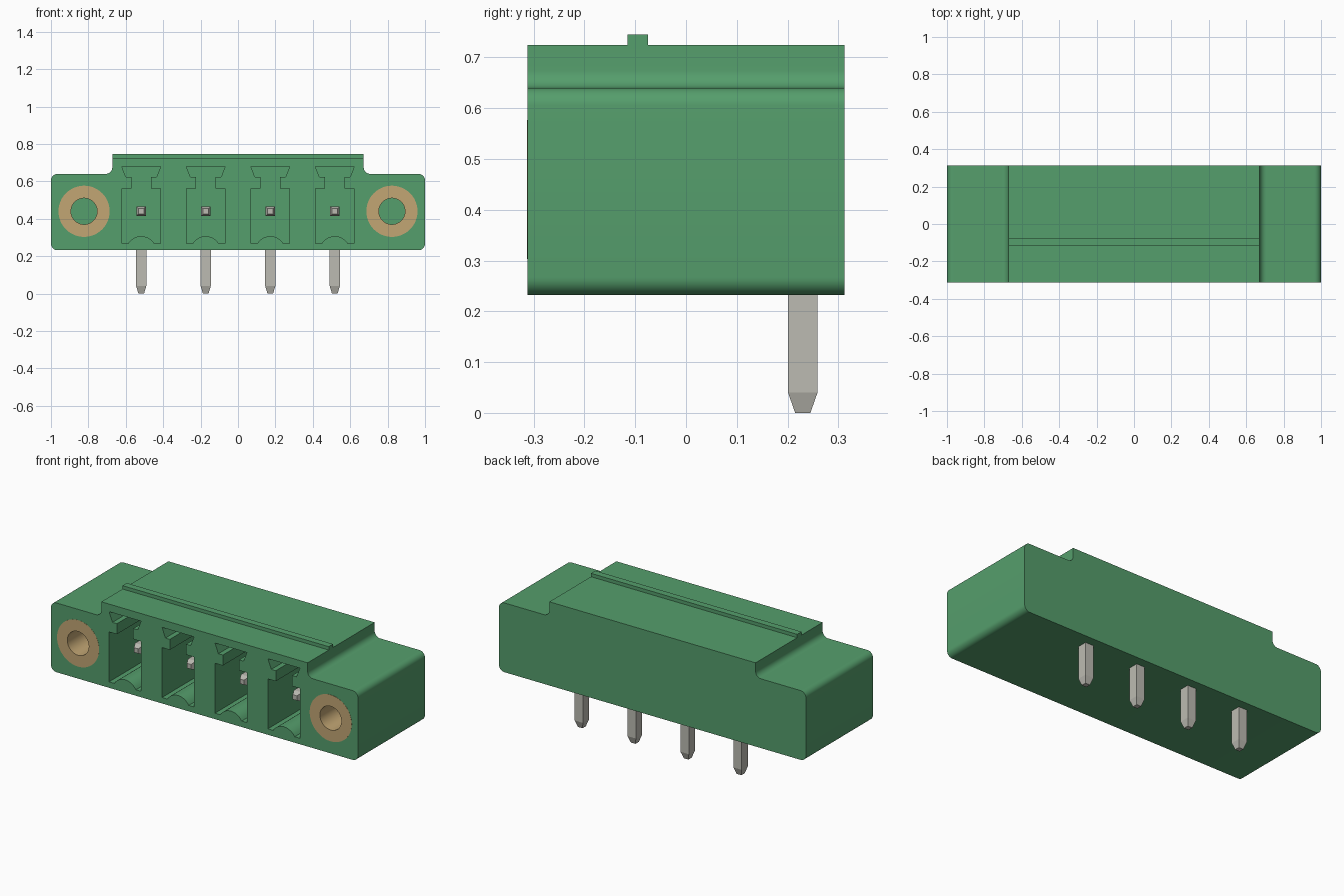
import bpy, bmesh, math

old = bpy.data.objects.get("Cube")
if old:
    bpy.data.objects.remove(old, do_unlink=True)


def material(name, rgb):
    m = bpy.data.materials.new(name)
    m.use_nodes = True
    m.diffuse_color = (*rgb, 1)
    m.node_tree.nodes["Principled BSDF"].inputs["Base Color"].default_value = (*rgb, 1)
    return m


GREEN = material("green plastic", (0.091, 0.342, 0.150))
BRASS = material("brass", (0.539, 0.381, 0.174))
TIN = material("tin plating", (0.503, 0.497, 0.445))


def finish(name, bm, mat):
    bmesh.ops.recalc_face_normals(bm, faces=bm.faces)
    me = bpy.data.meshes.new(name)
    bm.to_mesh(me)
    bm.free()
    me.materials.append(mat)
    ob = bpy.data.objects.new(name, me)
    bpy.context.collection.objects.link(ob)
    return ob


def loft(name, rings, mat):
    """Closed solid through rings of equal point count."""
    bm = bmesh.new()
    rows = [[bm.verts.new(p) for p in ring] for ring in rings]
    n = len(rows[0])
    for a, b in zip(rows, rows[1:]):
        for i in range(n):
            j = (i + 1) % n
            bm.faces.new((a[i], a[j], b[j], b[i]))
    bm.faces.new(rows[0])
    bm.faces.new(rows[-1])
    return finish(name, bm, mat)


def prism(name, profile, y0, y1, mat):
    return loft(name, [[(x, y, z) for x, z in profile] for y in (y0, y1)], mat)


def arc(cx, cz, r, a0, a1, n=8):
    return [(cx + r * math.cos(math.radians(a0 + (a1 - a0) * i / n)),
             cz + r * math.sin(math.radians(a0 + (a1 - a0) * i / n))) for i in range(n + 1)]


def circle(cx, cz, r, n=48):
    return arc(cx, cz, r, 0, 360, n)[:-1]


def smooth(ob):
    bpy.ops.object.select_all(action='DESELECT')
    ob.select_set(True)
    bpy.context.view_layer.objects.active = ob
    bpy.ops.object.shade_smooth_by_angle(angle=math.radians(30))


FRONT, BACK = -0.312, 0.312
BOTTOM, FLANGE, TOP = 0.232, 0.64, 0.725
AXIS = 0.44
SLOTS = [(i - 1.5) * 0.345 for i in range(4)]
SCREWS = [-0.823, 0.823]

# Housing: stepped outline with rounded flange corners and filleted steps
R = 0.035
half = (arc(1 - R, BOTTOM + R, R, -90, 0) + arc(1 - R, FLANGE - R, R, 0, 90)
        + arc(0.672 + R, FLANGE + R, R, 270, 180) + [(0.672, TOP)])
outline = half + [(-x, z) for x, z in reversed(half)]
housing = prism("housing", outline, FRONT, BACK, GREEN)

# Sockets: wide chamber with humped floor, narrow neck and flared key slot
bump_r = (0.07 ** 2 + 0.04 ** 2) / (2 * 0.04)
sweep = math.degrees(math.asin(0.07 / bump_r))
hump = arc(0, 0.307 - bump_r, bump_r, 90 + sweep, 90 - sweep, 12)
right = [(0.104, 0.267), (0.104, 0.561), (0.053, 0.561), (0.053, 0.623),
         (0.082, 0.623), (0.104, 0.68)]
socket = hump + right + [(-x, z) for x, z in reversed(right)]
cutters = [prism("socket_cutter", [(x + c, z) for x, z in socket], FRONT - 0.05, 0.15, GREEN)
           for c in SLOTS]
cutters += [prism("screw_cutter", circle(c, AXIS, 0.1), FRONT - 0.05, 0.15, GREEN)
            for c in SCREWS]
bpy.context.view_layer.objects.active = housing
for cutter in cutters:
    cutter.hide_render = True
    mod = housing.modifiers.new("cut", 'BOOLEAN')
    mod.operation = 'DIFFERENCE'
    mod.solver = 'EXACT'
    mod.object = cutter
    bpy.ops.object.modifier_apply(modifier=mod.name)
    bpy.data.objects.remove(cutter, do_unlink=True)
smooth(housing)

# Ridge along the top
prism("top_ridge", [(-0.672, TOP - 0.01), (0.672, TOP - 0.01), (0.672, 0.745), (-0.672, 0.745)],
      -0.115, -0.075, GREEN)

# Threaded inserts: flanged sleeves seated in the two ends
for side, c in zip(("right", "left"), SCREWS):
    rings = [(0.07, 0.149), (0.07, FRONT - 0.001), (0.137, FRONT - 0.001),
             (0.137, FRONT + 0.03), (0.1, FRONT + 0.03), (0.1, 0.149)]
    bm = bmesh.new()
    rows = [[bm.verts.new((x, y, z)) for x, z in circle(c, AXIS, r)] for r, y in rings]
    for k, a in enumerate(rows):
        b = rows[(k + 1) % len(rows)]
        for i in range(48):
            j = (i + 1) % 48
            bm.faces.new((a[i], a[j], b[j], b[i]))
    smooth(finish(side + "_screw_insert", bm, BRASS))


def square(sx, sy):
    return [(-sx, -sy), (sx, -sy), (sx, sy), (-sx, sy)]


# Right-angle pins: solder leg below, contact blade reaching into the socket
for n, c in enumerate(SLOTS, 1):
    leg = [(0.0, 0.015, 0.015), (0.04, 0.027, 0.029), (0.466, 0.027, 0.029)]
    loft(f"solder_leg_{n}",
         [[(c + x, 0.23 + y, z) for x, y in square(sx, sy)] for z, sx, sy in leg], TIN)
    blade = [(-0.21, 0.014), (-0.18, 0.026), (0.23, 0.026)]
    loft(f"contact_blade_{n}",
         [[(c + x, y, AXIS + z) for x, z in square(s, s)] for y, s in blade], TIN)
